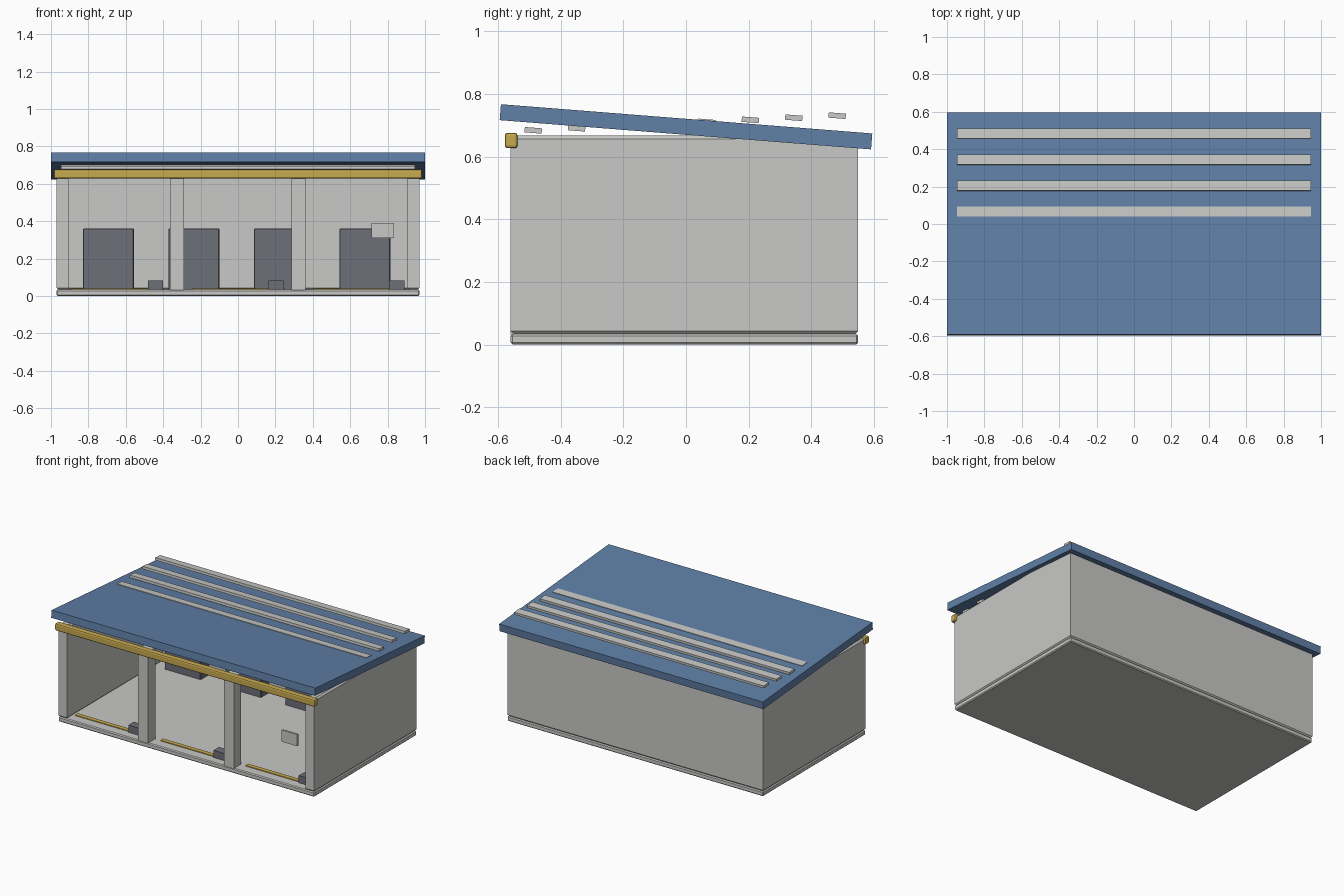
import bpy, bmesh, math
from mathutils import Matrix

if "Cube" in bpy.data.objects:
    bpy.data.objects.remove(bpy.data.objects["Cube"])


def mat(name, rgb):
    m = bpy.data.materials.new(name)
    m.diffuse_color = (*rgb, 1)
    m.use_nodes = True
    m.node_tree.nodes["Principled BSDF"].inputs["Base Color"].default_value = m.diffuse_color
    return m


CONCRETE = mat("light_concrete", (0.58, 0.58, 0.565))
BLUE = mat("roof_blue", (0.115, 0.215, 0.39))
YELLOW = mat("safety_yellow", (0.58, 0.40, 0.08))
DARK = mat("dark_grey", (0.15, 0.16, 0.19))


def box(name, x, y, z, material, bevel=0.0, seg=1, tilt=0.0, skip_axis=None):
    """Box from (min, max) ranges, optionally bevelled and tilted about its own x axis."""
    lo, hi = zip(x, y, z)
    size = [b - a for a, b in zip(lo, hi)]
    centre = [(a + b) / 2 for a, b in zip(lo, hi)]
    bm = bmesh.new()
    bmesh.ops.create_cube(bm, size=1, matrix=Matrix.Diagonal((*size, 1)))
    if bevel:
        edges = [e for e in bm.edges if skip_axis is None or
                 abs((e.verts[0].co - e.verts[1].co).normalized()[skip_axis]) < 0.5]
        bmesh.ops.bevel(bm, geom=edges, offset=bevel, segments=seg,
                        profile=0.5, affect='EDGES')
    bmesh.ops.recalc_face_normals(bm, faces=bm.faces)
    me = bpy.data.meshes.new(name)
    bm.to_mesh(me)
    bm.free()
    me.materials.append(material)
    ob = bpy.data.objects.new(name, me)
    ob.location = centre
    ob.rotation_euler.x = tilt
    bpy.context.collection.objects.link(ob)
    return ob


def span(c, w):
    return (c - w / 2, c + w / 2)


TILT = math.radians(-4.5)
FRONT, BACK = -0.56, 0.55
WALL_Z = (0.032, 0.668)

# Floor slab
box("floor_slab", (-0.97, 0.97), (FRONT, BACK), (0, 0.034), CONCRETE, 0.006)

# Side and back walls
for side, x in (("left", (-0.97, -0.905)), ("right", (0.905, 0.97))):
    box(side + "_wall", x, (FRONT, BACK), WALL_Z, CONCRETE, 0.011, skip_axis=2)
box("back_wall", (-0.97, 0.97), (0.48, BACK), WALL_Z, CONCRETE, 0.011, skip_axis=2)

# Front pillars between the bays
for i, x in enumerate((-0.327, 0.323)):
    box(f"front_pillar_{i+1}", span(x, 0.075), (FRONT, FRONT + 0.08), (0.032, 0.66), CONCRETE)

# Sloping roof
box("roof", (-1, 1), span(0, 1.19), span(0.6955, 0.051), BLUE, tilt=TILT)

# Roof slats, rising slightly towards the back
for i in range(8):
    y = -0.488 + i * 0.1387
    box(f"roof_slat_{i+1}", (-0.947, 0.945), span(y, 0.055), span(0.7078 + 0.0483 * y, 0.017),
        CONCRETE, tilt=TILT)

# Yellow beam along the front eave
box("front_beam", (-0.985, 0.985), (-0.579, -0.538), (0.627, 0.676), YELLOW, 0.009, 2)

# Dark cabinets along the back wall
for i in range(4):
    box(f"back_cabinet_{i+1}", span(-0.693 + i * 0.457, 0.273), (0.39, 0.49), (0.03, 0.361),
        DARK, 0.004)

# Threshold line and stop block in each bay
for i in range(3):
    c = -0.645 + i * 0.646
    box(f"bay_line_{i+1}", (c - 0.247, c + 0.247), span(-0.475, 0.03), (0.03, 0.039), YELLOW)
    box(f"stop_block_{i+1}", (c + 0.163, c + 0.243), (-0.50, -0.44), (0.03, 0.083), DARK)

# Notice plate in the right bay
box("notice_plate", (0.715, 0.835), (-0.552, -0.538), (0.31, 0.39), CONCRETE)
